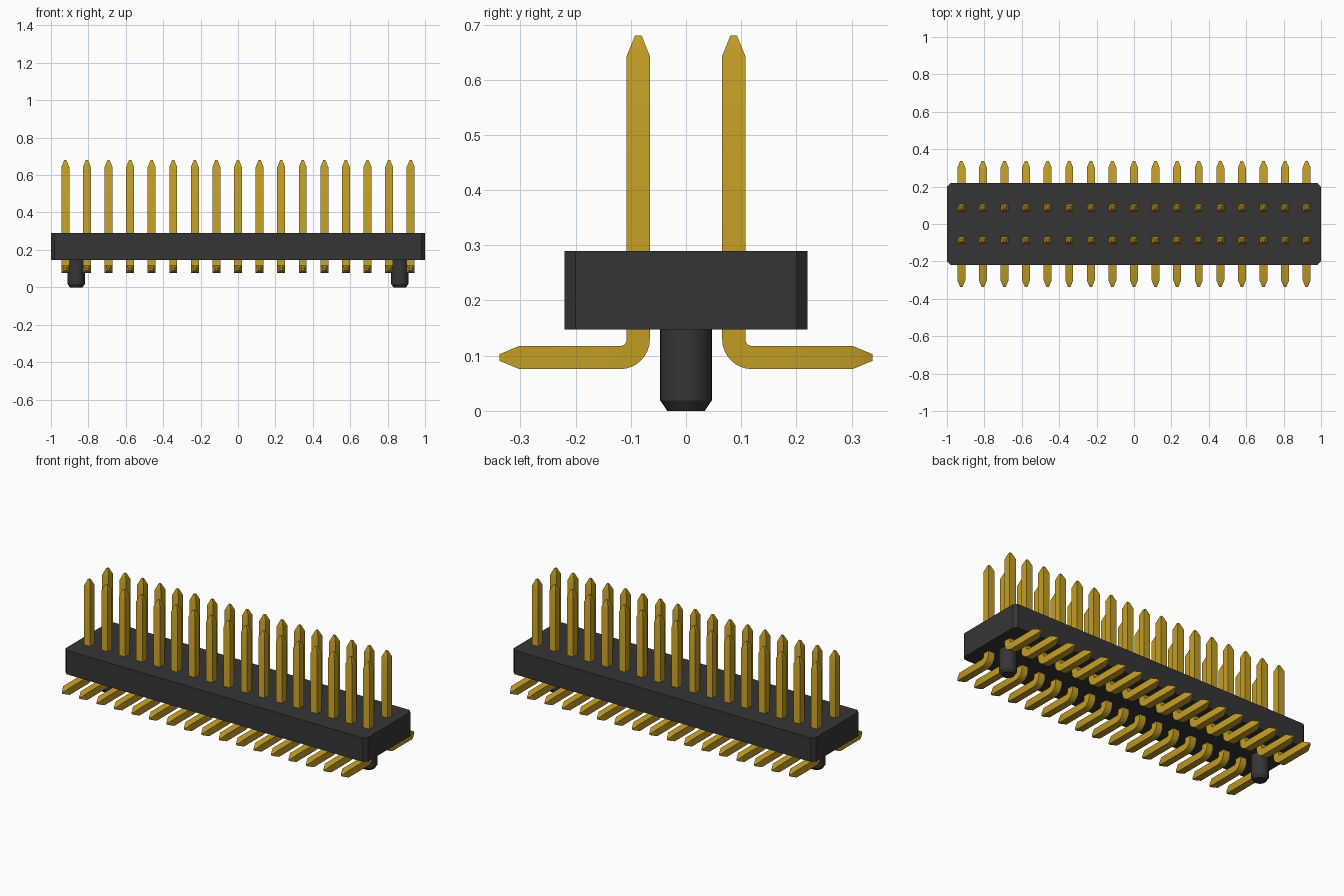
import bpy, bmesh, math
from mathutils import Vector

if "Cube" in bpy.data.objects:
    bpy.data.objects.remove(bpy.data.objects["Cube"], do_unlink=True)


def make_material(name, rgb, rough):
    m = bpy.data.materials.new(name)
    m.use_nodes = True
    m.diffuse_color = (*rgb, 1)
    bsdf = m.node_tree.nodes["Principled BSDF"]
    bsdf.inputs["Base Color"].default_value = (*rgb, 1)
    bsdf.inputs["Roughness"].default_value = rough
    return m


gold = make_material("gold", (0.54, 0.335, 0.018), 0.4)
black = make_material("black_plastic", (0.036, 0.036, 0.036), 0.6)


def make_object(name, bm, mat, smooth=False):
    bmesh.ops.recalc_face_normals(bm, faces=bm.faces)
    me = bpy.data.meshes.new(name)
    bm.to_mesh(me)
    bm.free()
    me.materials.append(mat)
    ob = bpy.data.objects.new(name, me)
    bpy.context.collection.objects.link(ob)
    if smooth:
        bpy.ops.object.select_all(action='DESELECT')
        ob.select_set(True)
        bpy.context.view_layer.objects.active = ob
        bpy.ops.object.shade_smooth_by_angle(angle=math.radians(30))
    return ob


def loft(bm, rings):
    """Skin a list of equal-length point rings and cap both ends."""
    vs = [[bm.verts.new(p) for p in r] for r in rings]
    n = len(vs[0])
    for a, b in zip(vs, vs[1:]):
        for i in range(n):
            j = (i + 1) % n
            bm.faces.new((a[i], a[j], b[j], b[i]))
    bm.faces.new(vs[0])
    bm.faces.new(vs[-1])


# Housing: block with chamfered vertical corners
X, Y, C = 1.0, 0.22, 0.02
outline = [(X - C, -Y), (X, -Y + C), (X, Y - C), (X - C, Y),
           (-X + C, Y), (-X, Y - C), (-X, -Y + C), (-X + C, -Y)]
bm = bmesh.new()
loft(bm, [[(x, y, z) for x, y in outline] for z in (0.147, 0.29)])
make_object("housing", bm, black)

# Locating pegs: round posts with a chamfered lower end
SIDES = 32
for name, px in (("left_peg", 0.865), ("right_peg", -0.865)):
    bm = bmesh.new()
    loft(bm, [[(px + r * math.cos(2 * math.pi * i / SIDES),
                r * math.sin(2 * math.pi * i / SIDES), z) for i in range(SIDES)]
              for r, z in ((0.034, 0.0), (0.047, 0.019), (0.047, 0.15))])
    make_object(name, bm, black, smooth=True)

# Pins: square wire bent outward into a foot, tapered at both ends
COUNT, PITCH = 17, 0.1154
HALF, TIP = 0.021, 0.006
ROW_Y, FOOT_Z = 0.0865, 0.0965
BEND = 0.033                      # radius along the wire's centre line
# each section: (y, z, bend angle, half width)
sections = [(ROW_Y, 0.68, 0, TIP), (ROW_Y, 0.643, 0, HALF)]
for k in range(9):
    a = math.pi / 2 * k / 8
    sections.append((ROW_Y + BEND * (1 - math.cos(a)),
                     FOOT_Z + BEND * (1 - math.sin(a)), a, HALF))
sections += [(0.302, FOOT_Z, math.pi / 2, HALF), (0.338, FOOT_Z, math.pi / 2, TIP)]


def pin_ring(y, z, a, h):
    across = Vector((0, math.cos(a), math.sin(a)))
    side = Vector((1, 0, 0))
    return [Vector((0, y, z)) + side * sx * h + across * sy * h
            for sx, sy in ((-1, -1), (1, -1), (1, 1), (-1, 1))]


for name, turn in (("back_pin_row", 0), ("front_pin_row", math.pi)):
    bm = bmesh.new()
    loft(bm, [pin_ring(*s) for s in sections])
    row = make_object(name, bm, gold, smooth=True)
    row.rotation_euler.z = turn
    row.location.x = -math.cos(turn) * PITCH * (COUNT - 1) / 2
    arr = row.modifiers.new("row", 'ARRAY')
    arr.count = COUNT
    arr.use_relative_offset = False
    arr.use_constant_offset = True
    arr.constant_offset_displace = (PITCH, 0, 0)
